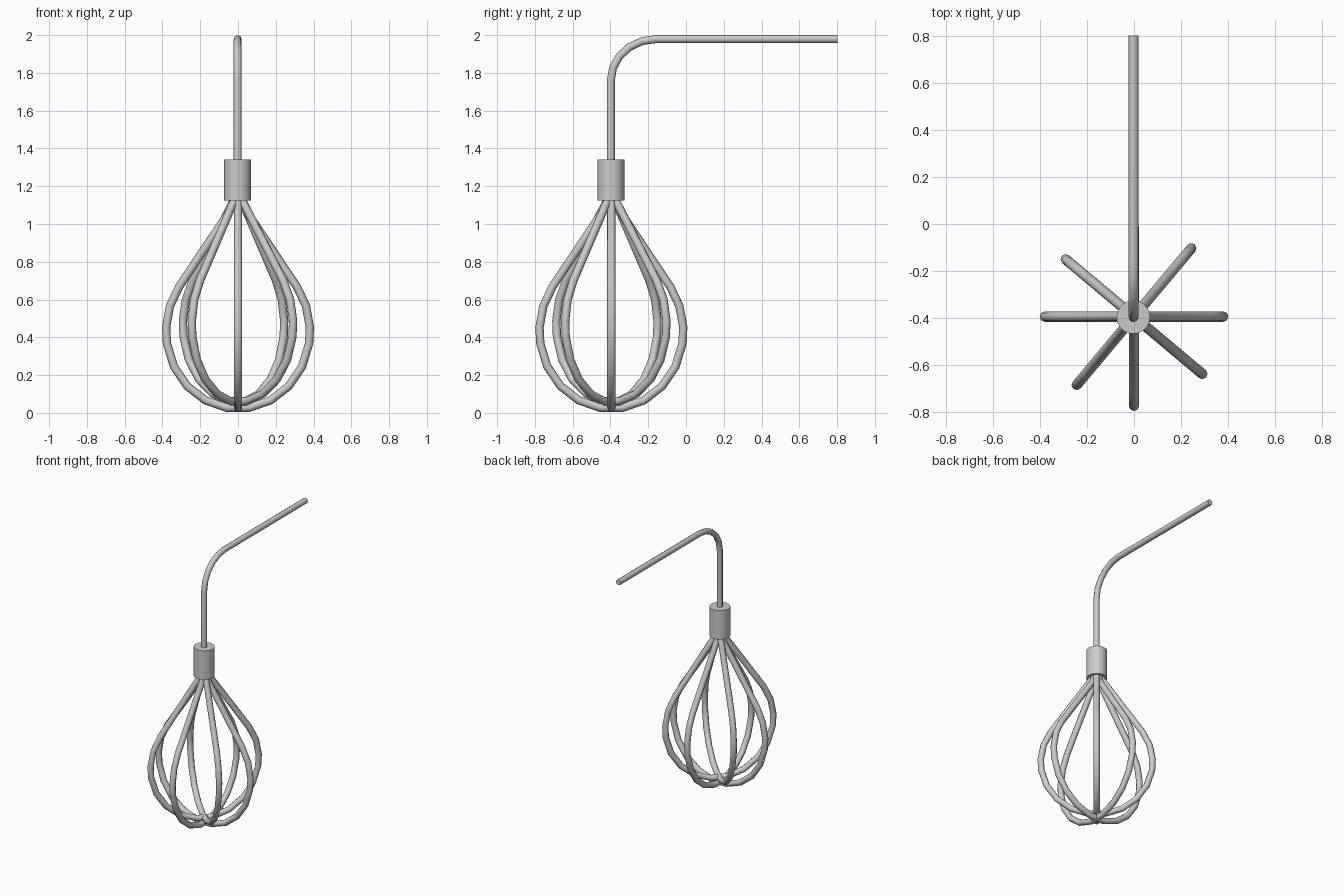
import bpy
from math import sin, cos, pi, radians

if "Cube" in bpy.data.objects:
    bpy.data.objects.remove(bpy.data.objects["Cube"])

CY = -0.395    # whisk axis in y


def tube(name, pts, radius, resolution=2):
    """Round wire along a polyline, turned into a smooth mesh."""
    cu = bpy.data.curves.new(name, 'CURVE')
    cu.dimensions = '3D'
    cu.bevel_depth = radius
    cu.bevel_resolution = resolution
    cu.use_fill_caps = True
    sp = cu.splines.new('POLY')
    sp.points.add(len(pts) - 1)
    for p, c in zip(sp.points, pts):
        p.co = (*c, 1)
    ob = bpy.data.objects.new(name, cu)
    bpy.context.collection.objects.link(ob)
    bpy.ops.object.select_all(action='DESELECT')
    ob.select_set(True)
    bpy.context.view_layer.objects.active = ob
    bpy.ops.object.convert(target='MESH')
    bpy.ops.object.shade_smooth_by_angle(angle=radians(50))
    return bpy.context.object


# Teardrop wire loops: round belly, straight sides to the neck, mirrored.
# The diagonal loops sit a little higher, nested inside the other two.
belly = [(0.381 * cos(radians(d)), 0.432 + 0.41 * sin(radians(d)))
         for d in (-81, -63, -45, -27, -9, 3, 19, 35)]
half = belly + [(0.03, 1.09), (0.022, 1.16)]
outline = [(-r, z) for r, z in reversed(half)] + half
for i, (deg, lift) in enumerate(((0, 0), (50, 0.035), (90, 0), (140, 0.035))):
    a = radians(deg)
    tube(f"wire_loop_{i + 1}",
         [(r * cos(a), CY + r * sin(a), z + lift) for r, z in outline], 0.022)

# Collar holding the wires
bpy.ops.mesh.primitive_cylinder_add(vertices=32, radius=0.071, depth=0.217,
                                    location=(-0.003, CY - 0.002, 1.234))
bpy.context.object.name = "collar"
bpy.ops.object.shade_smooth_by_angle(angle=radians(40))

# Bent shaft: up from the collar, elbow, then straight back
elbow = [(-0.002, -0.398 + 0.24 * (1 - cos(t)), 1.76 + 0.219 * sin(t))
         for t in (i * pi / 10 for i in range(6))]
tube("shaft", [(-0.002, -0.398, 1.25)] + elbow + [(-0.002, 0.803, 1.979)], 0.021)
